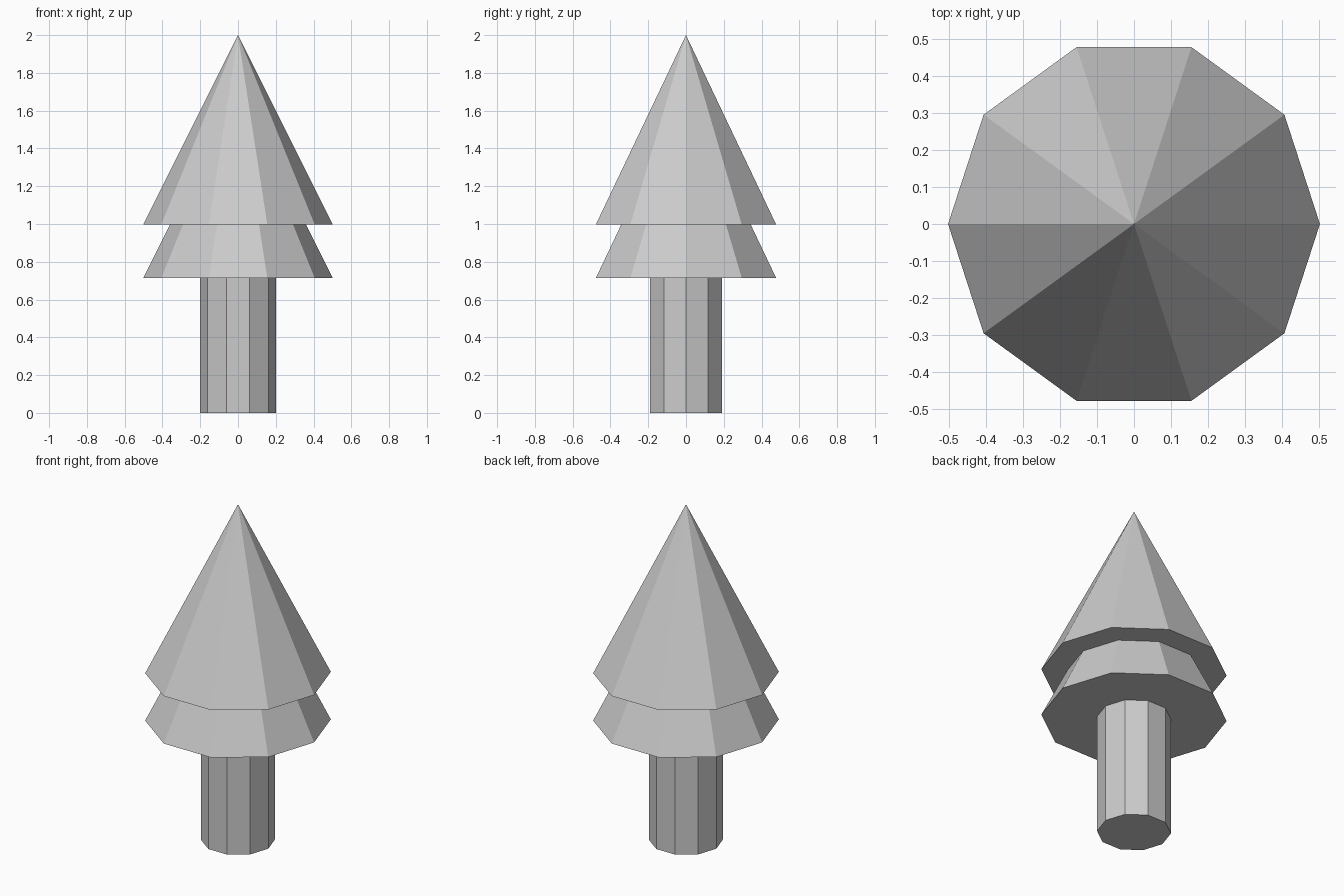
import bpy, math

if "Cube" in bpy.data.objects:
    bpy.data.objects.remove(bpy.data.objects["Cube"])

SIDES = 10

def cone(name, r_bottom, r_top, z0, z1):
    # Turned a quarter so that corners lie on the x axis
    bpy.ops.mesh.primitive_cone_add(
        vertices=SIDES, radius1=r_bottom, radius2=r_top, depth=z1 - z0,
        location=(0, 0, (z0 + z1) / 2), rotation=(0, 0, math.pi / 2))
    obj = bpy.context.object
    obj.name = name
    bpy.ops.object.transform_apply(location=False, rotation=True, scale=True)
    bpy.ops.object.shade_flat()
    return obj

# Trunk, reaching a little way into the foliage
cone("trunk", 0.2, 0.2, 0.0, 0.8)

# Two identical foliage cones, one above the other
for name, base in (("lower_foliage", 0.714), ("upper_foliage", 0.997)):
    cone(name, 0.502, 0.0, base, base + 1.003)
